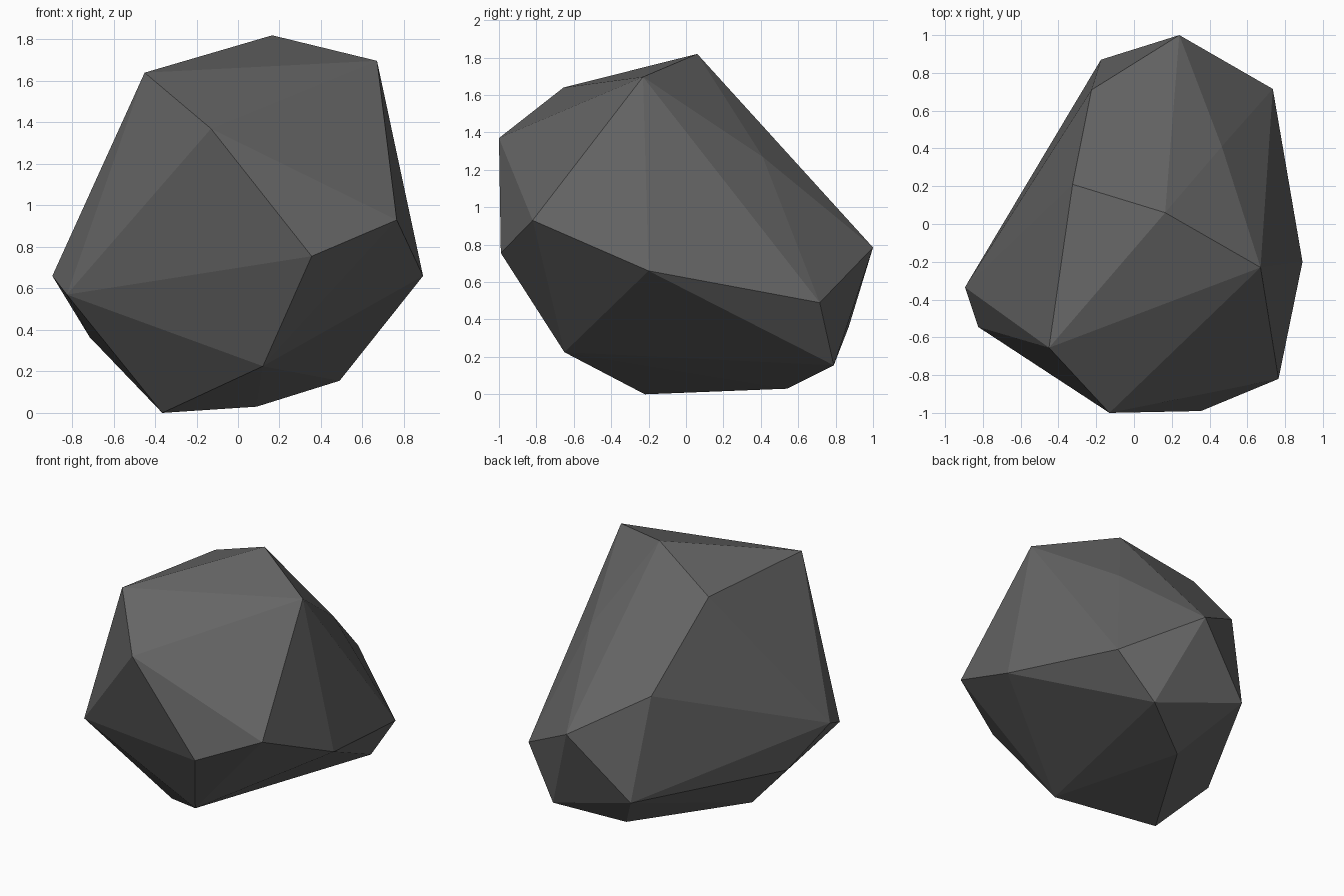
import bpy
import bmesh
import math

# Corner points of the boulder; its flat facets are their convex hull
CORNERS = [
    # crown
    (-0.45, -0.655, 1.64), (0.165, 0.06, 1.82), (0.67, -0.23, 1.697), (-0.325, 0.21, 1.61),
    # shoulders
    (-0.13, -1.0, 1.37), (0.465, 0.41, 1.27), (-0.225, 0.71, 1.07),
    # widest ring
    (0.355, -0.99, 0.755), (0.765, -0.82, 0.93), (0.892, -0.2, 0.66), (0.735, 0.715, 0.49),
    (0.24, 1.0, 0.785), (-0.895, -0.335, 0.66), (-0.825, -0.545, 0.57),
    # underside
    (-0.175, 0.87, 0.36), (-0.715, -0.11, 0.365), (0.49, 0.79, 0.155),
    (0.12, -0.65, 0.225), (0.09, 0.54, 0.03), (-0.365, -0.22, 0.0),
]

# Dark grey stone
stone = bpy.data.materials.new("dark grey stone")
stone.diffuse_color = (0.13, 0.13, 0.13, 1.0)

# Boulder: hull, with nearly coplanar triangles merged into facets
bm = bmesh.new()
for co in CORNERS:
    bm.verts.new(co)
bmesh.ops.convex_hull(bm, input=bm.verts[:])
bmesh.ops.dissolve_limit(bm, angle_limit=math.radians(2),
                         verts=bm.verts[:], edges=bm.edges[:])
bmesh.ops.recalc_face_normals(bm, faces=bm.faces[:])

mesh = bpy.data.meshes.new("boulder")
bm.to_mesh(mesh)
bm.free()
mesh.materials.append(stone)
boulder = bpy.data.objects.new("boulder", mesh)
bpy.context.collection.objects.link(boulder)
